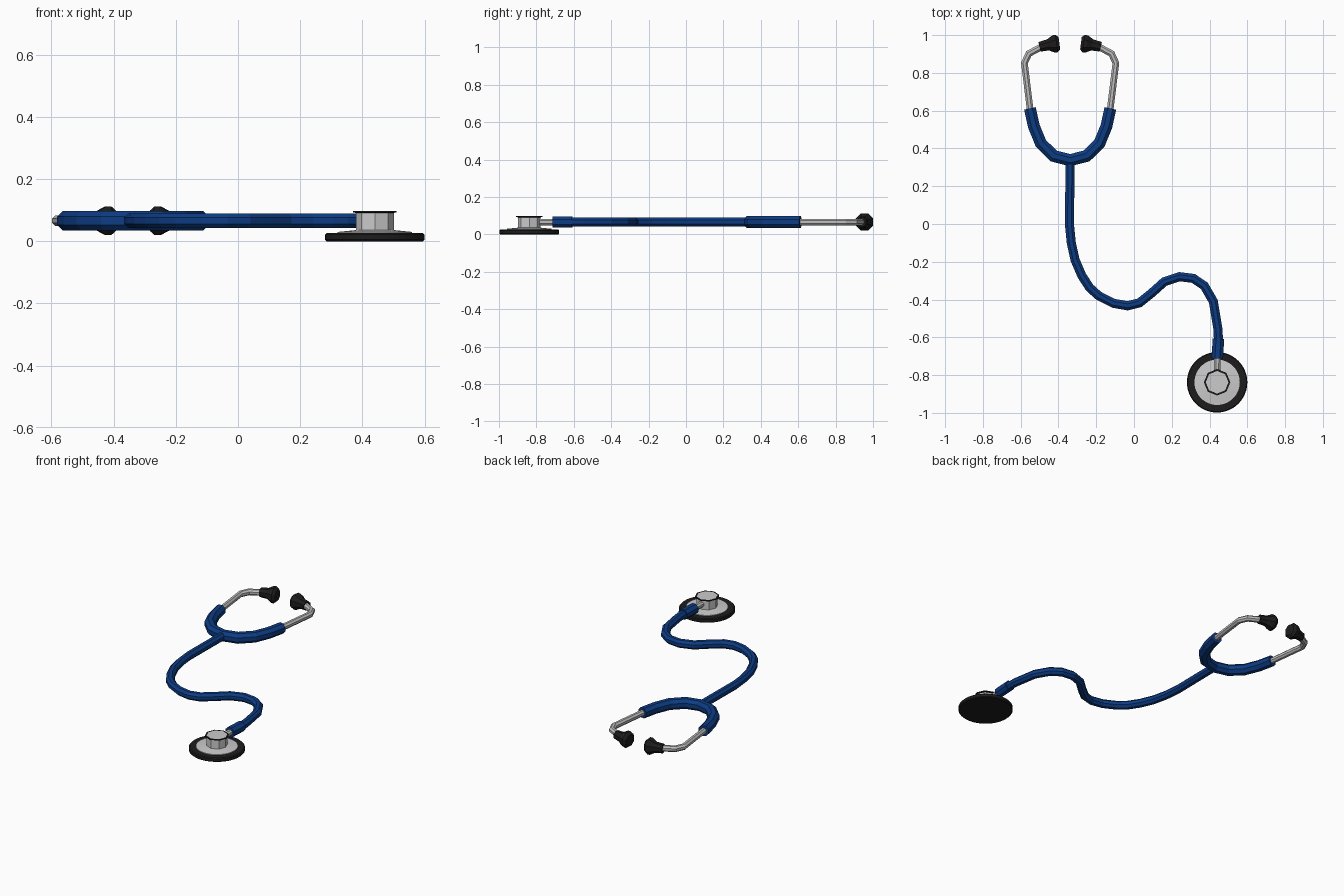
import bpy, bmesh, math
from mathutils import Vector

if "Cube" in bpy.data.objects:
    bpy.data.objects.remove(bpy.data.objects["Cube"])

Z = 0.066          # height of the tube centre line
MID = -0.338       # symmetry line of the headset


def material(name, rgb):
    m = bpy.data.materials.new(name)
    m.diffuse_color = (*rgb, 1)
    m.use_nodes = True
    m.node_tree.nodes["Principled BSDF"].inputs["Base Color"].default_value = m.diffuse_color
    return m


BLUE = material("blue rubber", (0.004, 0.045, 0.23))
STEEL = material("steel", (0.52, 0.52, 0.52))
LIGHT = material("light metal", (0.6, 0.6, 0.6))
BLACK = material("black rubber", (0.012, 0.012, 0.012))


def skin(name, rings, mats, rule=None):
    """Join equal rings of points into a closed, flat shaded solid."""
    bm = bmesh.new()
    loops = [[bm.verts.new(p) for p in r] for r in rings]
    n = len(loops[0])
    for a, b in zip(loops, loops[1:]):
        for i in range(n):
            j = (i + 1) % n
            bm.faces.new((a[i], a[j], b[j], b[i]))
    bm.faces.new(loops[0][::-1])
    bm.faces.new(loops[-1])
    bmesh.ops.recalc_face_normals(bm, faces=bm.faces)
    bm.normal_update()
    if rule:
        for f in bm.faces:
            f.material_index = rule(f)
    me = bpy.data.meshes.new(name)
    bm.to_mesh(me)
    bm.free()
    for m in mats:
        me.materials.append(m)
    ob = bpy.data.objects.new(name, me)
    bpy.context.collection.objects.link(ob)
    return ob


def sweep(name, path, radii, mat, n=8):
    """Mitred tube along a flat path; radii is one number or one per point."""
    pts = [Vector((x, y, Z)) for x, y in path]
    if not isinstance(radii, (list, tuple)):
        radii = [radii] * len(pts)
    up = Vector((0, 0, 1))
    rings = []
    for i, p in enumerate(pts):
        d0 = (p - pts[i - 1]).normalized() if i else (pts[1] - p).normalized()
        d1 = (pts[i + 1] - p).normalized() if i < len(pts) - 1 else d0
        t = (d0 + d1).normalized()
        side = t.cross(up) / max(0.5, t.dot(d1))
        ring = []
        for k in range(n):
            a = math.tau * (k + 0.5) / n
            ring.append(p + radii[i] * (side * math.cos(a) + up * math.sin(a)))
        rings.append(ring)
    return skin(name, rings, [mat])


def lathe(name, profile, mats, n, rule=None, cx=0.44, cy=-0.838):
    """Upright turned part from (radius, height) pairs."""
    rings = [[(cx + r * math.cos(math.tau * k / n), cy + r * math.sin(math.tau * k / n), z)
              for k in range(n)] for r, z in profile]
    return skin(name, rings, mats, rule)


# Long flexible tube
sweep("main_tube", [
    (-0.338, 0.33), (-0.342, 0.0), (-0.332, -0.1), (-0.312, -0.19), (-0.277, -0.272),
    (-0.235, -0.337), (-0.187, -0.38), (-0.108, -0.42), (-0.034, -0.433),
    (0.029, -0.417), (0.092, -0.367), (0.16, -0.306), (0.24, -0.279),
    (0.314, -0.288), (0.372, -0.327), (0.42, -0.41), (0.444, -0.554),
    (0.448, -0.63)], 0.026, BLUE)

# U-shaped yoke joining both ear tubes
half = [(-0.551, 0.612), (-0.53, 0.517), (-0.493, 0.427), (-0.425, 0.36)]
yoke = half + [(MID, 0.338)] + [(2 * MID - x, y) for x, y in reversed(half)]
sweep("yoke", yoke, 0.034, BLUE)

# Ear tubes and ear tips, mirrored about the headset's middle
for label, flip in (("left", False), ("right", True)):
    def m(path):
        return [(2 * MID - x, y) if flip else (x, y) for x, y in path]
    sweep(label + "_ear_tube", m([(-0.548, 0.59), (-0.58, 0.852), (-0.557, 0.902),
                                  (-0.475, 0.946)]), 0.019, STEEL)
    sweep(label + "_ear_tip", m([(-0.5, 0.938), (-0.456, 0.948), (-0.425, 0.953),
                                 (-0.41, 0.955), (-0.395, 0.957)]),
          [0.028, 0.032, 0.05, 0.05, 0.036], BLACK)

# Tube end sleeve and metal stem
sweep("end_sleeve", [(0.447, -0.608), (0.441, -0.712)], 0.033, BLUE)
sweep("stem", [(0.442, -0.70), (0.44, -0.82)], 0.019, STEEL)

# Chest piece: black rim and diaphragm, pale plate, octagonal bell with dark lip
lathe("diaphragm_rim", [(0.155, 0.0), (0.16, 0.005), (0.16, 0.021), (0.155, 0.026)],
      [BLACK], 48)
lathe("chest_plate", [(0.12, 0.02), (0.12, 0.03), (0.06, 0.036)], [LIGHT], 48)
lathe("bell_body", [(0.061, 0.03), (0.061, 0.093)], [LIGHT], 8)
lathe("bell_lip", [(0.061, 0.091), (0.07, 0.093), (0.07, 0.098), (0.06, 0.098),
                   (0.04, 0.098)], [BLACK, LIGHT], 8,
      lambda f: int(f.normal.z > 0.9 and (f.calc_center_median().xy
                    - Vector((0.44, -0.838))).length < 0.052))
